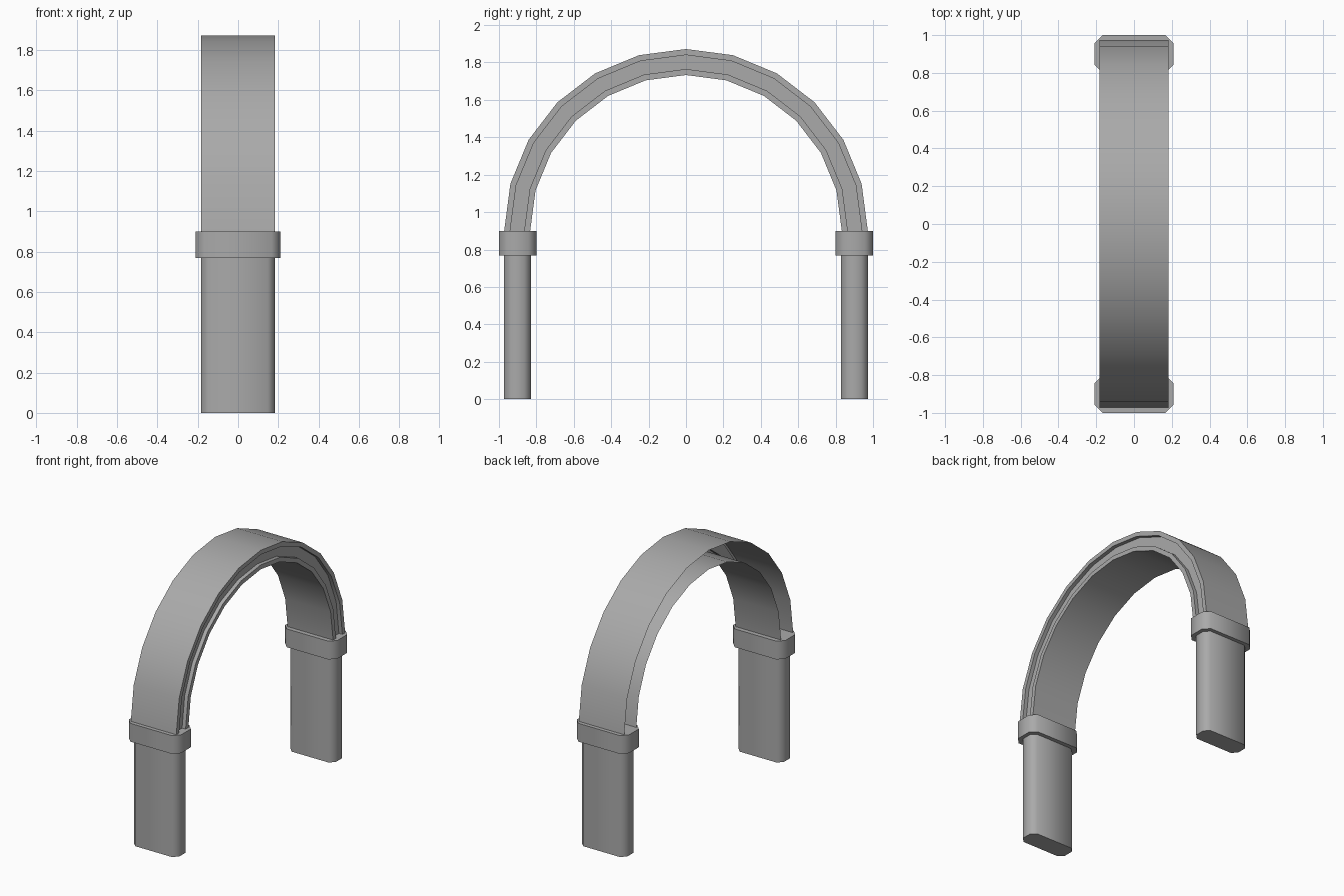
import bpy
import bmesh
from math import cos, sin, pi, radians

cube = bpy.data.objects.get("Cube")
if cube:
    bpy.data.objects.remove(cube, do_unlink=True)

grey = bpy.data.materials.new("plain grey")
grey.use_nodes = True
colour = (0.4, 0.4, 0.4, 1)
grey.diffuse_color = colour
grey.node_tree.nodes["Principled BSDF"].inputs["Base Color"].default_value = colour


def finish(bm, name):
    """Turn a bmesh into a grey object that is smooth across shallow angles."""
    mesh = bpy.data.meshes.new(name)
    bm.to_mesh(mesh)
    bm.free()
    mesh.materials.append(grey)
    obj = bpy.data.objects.new(name, mesh)
    bpy.context.collection.objects.link(obj)
    bpy.ops.object.select_all(action="DESELECT")
    obj.select_set(True)
    bpy.context.view_layer.objects.active = obj
    bpy.ops.object.shade_smooth_by_angle(angle=radians(50))
    return obj


def chamfered_post(name, half_x, y_min, y_max, z_min, z_max, chamfer):
    """Upright block with its four vertical corners cut off."""
    c = chamfer
    outline = [(half_x, y_min + c), (half_x, y_max - c),
               (half_x - c, y_max), (c - half_x, y_max),
               (-half_x, y_max - c), (-half_x, y_min + c),
               (c - half_x, y_min), (half_x - c, y_min)]
    bm = bmesh.new()
    base = bm.faces.new([bm.verts.new((x, y, z_min)) for x, y in outline])
    top = bmesh.ops.extrude_face_region(bm, geom=[base])["geom"]
    verts = [v for v in top if isinstance(v, bmesh.types.BMVert)]
    bmesh.ops.translate(bm, verts=verts, vec=(0, 0, z_max - z_min))
    bmesh.ops.recalc_face_normals(bm, faces=bm.faces)
    return finish(bm, name)


# Arch band: a hollow section, open on one side, grooved on the other
SPRING, SEGMENTS = 0.90, 12
HALF, GROOVE = 0.183, 0.155
section = [(-HALF, 0.833), (HALF, 0.833), (HALF, 0.865), (GROOVE, 0.865),
           (GROOVE, 0.94), (HALF, 0.94), (HALF, 0.972), (-HALF, 0.972)]
bm = bmesh.new()
rings = []
for i in range(SEGMENTS + 1):
    a = pi * i / SEGMENTS
    rings.append([bm.verts.new((x, r * cos(a), SPRING + r * sin(a)))
                  for x, r in section])
for near, far in zip(rings, rings[1:]):
    for j in range(len(section) - 1):
        bm.faces.new((near[j], near[j + 1], far[j + 1], far[j]))
finish(bm, "arch_band")

# Legs and collars at both ends
for label, side in (("front", -1), ("back", 1)):
    y_leg = sorted((side * 0.83, side * 0.972))
    y_collar = sorted((side * 0.80, side * 1.0))
    chamfered_post(label + "_leg", HALF, *y_leg, 0, 0.78, 0.035)
    chamfered_post(label + "_collar", 0.21, *y_collar, 0.767, SPRING, 0.043)
